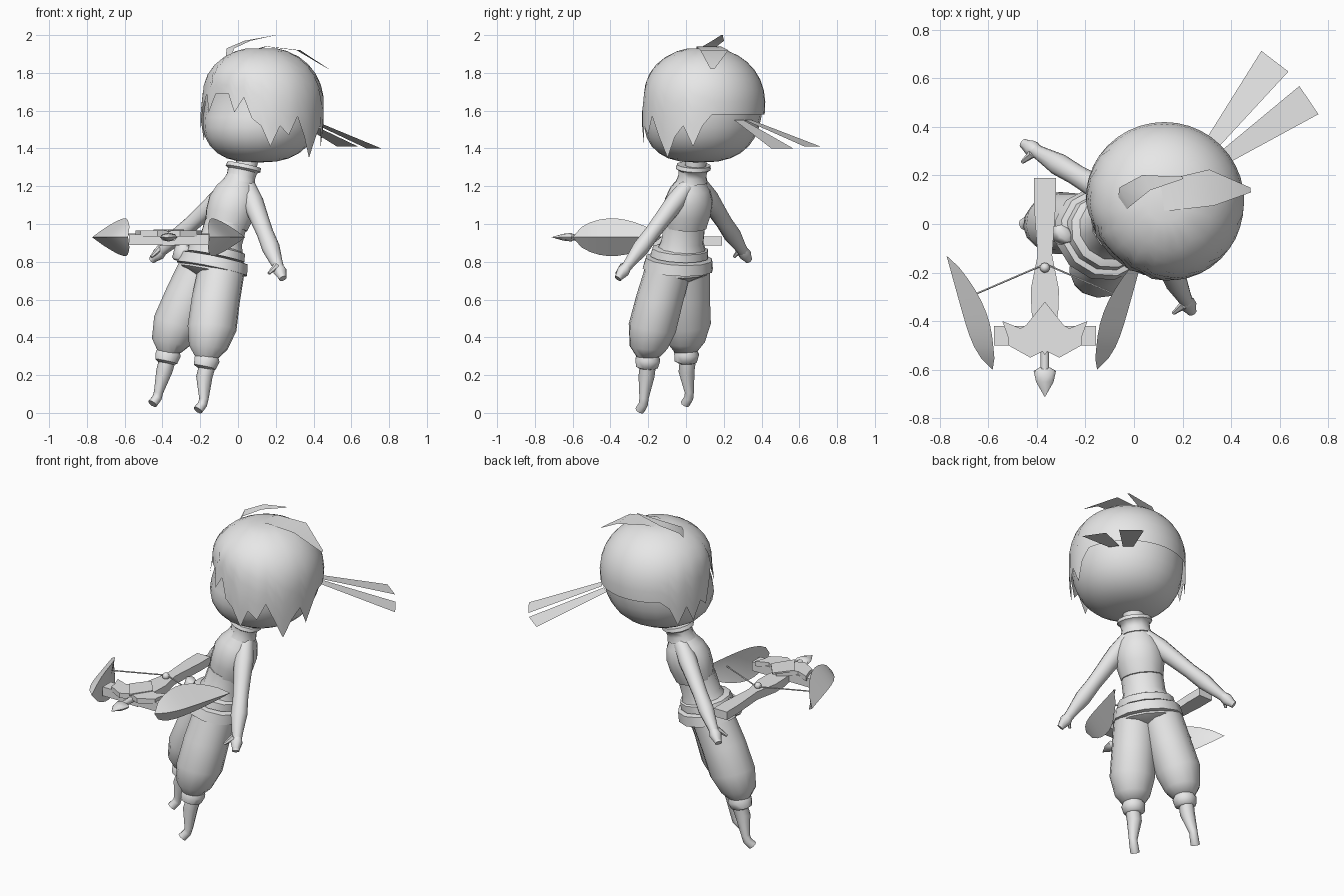
import bpy, bmesh, math
from mathutils import Vector as V

if "Cube" in bpy.data.objects:
    bpy.data.objects.remove(bpy.data.objects["Cube"])

grey = bpy.data.materials.new("plain_grey")
grey.use_nodes = True
grey.diffuse_color = (0.8, 0.8, 0.8, 1)
grey.node_tree.nodes["Principled BSDF"].inputs["Base Color"].default_value = grey.diffuse_color

# The figure faces diagonally, between -x and -y
LEFT = V((1, -1, 0)).normalized()
FRONT = V((-1, -1, 0)).normalized()
SIDES = ((1, "left"), (-1, "right"))


def body_frame(p):
    """Place a (left, forward, up) point on the tilted, backward-leaning body."""
    u, v, z = p
    place = LEFT * (u + .11 * z - .15) + FRONT * (v + .3 - .28 * z)
    place.z = z - .1 * u + .2 * v
    return place


def bow_frame(p):
    """Place a point measured from the centre line of the crossbow."""
    return V(p) + V((-.367, 0, 0))


def finish(name, bm, angle=50, closed=True):
    if closed:
        bmesh.ops.recalc_face_normals(bm, faces=bm.faces)
    mesh = bpy.data.meshes.new(name)
    bm.to_mesh(mesh)
    bm.free()
    mesh.materials.append(grey)
    ob = bpy.data.objects.new(name, mesh)
    bpy.context.collection.objects.link(ob)
    bpy.ops.object.select_all(action='DESELECT')
    ob.select_set(True)
    bpy.context.view_layer.objects.active = ob
    bpy.ops.object.shade_smooth_by_angle(angle=math.radians(angle))


def skin(name, rings, angle=50):
    """Bridge equal rings of points and cap both ends."""
    bm = bmesh.new()
    rows = [[bm.verts.new(point) for point in ring] for ring in rings]
    count = len(rows[0])
    for low, high in zip(rows, rows[1:]):
        for i in range(count):
            j = (i + 1) % count
            bm.faces.new((low[i], low[j], high[j], high[i]))
    bm.faces.new(rows[0])
    bm.faces.new(rows[-1])
    bmesh.ops.remove_doubles(bm, verts=bm.verts, dist=.0005)
    finish(name, bm, angle)


def loft(name, path, radii, frame=body_frame, sides=12, flat=1):
    """Sweep an ellipse along a path, square to it, inside the given frame."""
    path = [V(point) for point in path]
    rings = []
    for k, (centre, radius) in enumerate(zip(path, radii)):
        along = path[min(k + 1, len(path) - 1)] - path[max(k - 1, 0)]
        along.normalize()
        across = V((1, 0, 0))
        across = (across - along * across.dot(along)).normalized()
        up = along.cross(across) * flat
        turns = [math.tau * i / sides for i in range(sides)]
        rings.append([frame(centre + (across * math.cos(a) + up * math.sin(a)) * radius)
                      for a in turns])
    skin(name, rings)


def stack(name, forward, heights, radii, flat=.9):
    """Loft straight up the body's own axis."""
    loft(name, [(0, forward, z) for z in heights], radii, flat=flat)


def ribbon(name, path, widths):
    """A flat strip that stays level across its width."""
    path = [V(point) for point in path]
    across = (path[-1] - path[0]).cross(V((0, 0, 1))).normalized()
    bm = bmesh.new()
    rows = [[bm.verts.new(p + across * side * width / 2) for side in (-1, 1)]
            for p, width in zip(path, widths)]
    for a, b in zip(rows, rows[1:]):
        bm.faces.new((a[0], a[1], b[1], b[0]))
    finish(name, bm, closed=False)


# Head: a rounded crown, a fuller jaw and a hollow across the eyes
HEAD = V((.125, .09, 1.625))


def head_point(turn, z, extra=0, shape_z=None):
    level = shape_z or z
    drop = min(1, abs(level - HEAD.z) / .3)
    power = 2.1 if level > HEAD.z else 2.6
    radius = .315 * (1 - drop ** power) ** (1 / power) + extra
    radius -= .03 * max(0, math.cos(turn)) ** 2 * math.exp(-((level - 1.65) / .1) ** 2)
    jaw = .03 * drop if level < HEAD.z else 0
    place = HEAD + FRONT * (radius * math.cos(turn) + jaw) + LEFT * radius * math.sin(turn)
    place.z = z
    return place


skin("head", [[head_point(math.tau * i / 24, HEAD.z - .3 * math.cos(math.pi * k / 16))
               for i in range(24)] for k in range(17)])

# Hair shell: columns run from the crown to a jagged edge of pointed locks
COLUMNS, ROWS, CROWN = 40, 8, 1.92
TIPS = {2: 1.58, 4: 1.55, 6: 1.4, 8: 1.46, 11: 1.34, 14: 1.4,
        38: 1.58, 35: 1.5, 33: 1.43, 31: 1.42}


def hair_edge(column):
    level = 1.68 if min(column, COLUMNS - column) < 5 else 1.57
    return min([level] + [tip + .11 * abs(column - k) for k, tip in TIPS.items()])


bm = bmesh.new()
grid = []
for c in range(COLUMNS):
    length = CROWN - hair_edge(c)
    strand = []
    for k in range(ROWS + 1):
        z = CROWN - length * (k / ROWS) ** 1.6
        extra = .015 - .1 * max(0, 1.5 - z)
        strand.append(bm.verts.new(head_point(math.tau * c / COLUMNS, z + .01, extra,
                                              max(z, HEAD.z - .04))))
    grid.append(strand)
for c, a in enumerate(grid):
    b = grid[(c + 1) % COLUMNS]
    for k in range(ROWS):
        bm.faces.new((a[k], a[k + 1], b[k + 1], b[k]))
bm.faces.new([strand[0] for strand in grid])
finish("hair", bm)

# Loose locks on the crown
ribbon("crown_lock_curled", [(-.06, .06, 1.85), (-.04, .11, 1.93), (.05, .17, 1.97), (.2, .19, 2)],
       (.04, .09, .07, .01))
ribbon("crown_lock_swept", [(.02, .08, 1.9), (.15, .12, 1.94), (.32, .15, 1.92), (.48, .14, 1.82)],
       (.05, .13, .15, .02))

# Headband tails
for name, root, tip in (("right", (.32, .33, 1.55), (.58, .67, 1.41)),
                        ("left", (.38, .28, 1.55), (.72, .51, 1.4))):
    middle = (V(root) + V(tip)) / 2
    ribbon(name + "_band_tail", [root, middle, tip], (.06, .1, .14))

# Neck, shirt and waist
stack("neck", 0, (1.23, 1.4), (.06, .06))
stack("collar", .015, (1.22, 1.25, 1.28, 1.29, 1.31), (.09, .08, .083, .1, .095))
stack("shirt", .02, (.98, 1.05, 1.12, 1.18, 1.22, 1.25), (.12, .135, .137, .115, .085, .075))
stack("midriff", .03, (.83, .9, 1), (.15, .12, .118))
stack("waistband", .04, (.82, .86, .87), (.165, .158, .13))
stack("belt", .04, (.75, .755, .81, .815), (.17, .2, .188, .16))
stack("hips", .04, (.7, .74, .81), (.1, .18, .175), flat=.85)
loft("belt_pouch", [(-.12, .17, z) for z in (.76, .77, .84, .85)], (.03, .045, .045, .03),
     sides=8, flat=.7)

for side, name in SIDES:
    # Straight tapering arms with small hands
    shoulder, hand = V((side * .05, 0, 1.2)), V((side * .49, 0, .76))
    loft(name + "_arm", [shoulder.lerp(hand, k / 6) for k in range(7)],
         (.045, .053, .047, .042, .045, .03, .02), sides=10)
    loft(name + "_hand", [shoulder.lerp(hand, k) for k in (.86, .92, 1)],
         (.025, .034, .018), sides=8)
    loft(name + "_thumb", [(side * .44, .02, .82), (side * .44, .06, .77)],
         (.018, .008), sides=6)
    # Baggy trousers, cuffs, shins and feet
    loft(name + "_trouser",
         [(side * .07, .04, .77), (side * .1, .05, .6), (side * .13, .05, .45),
          (side * .14, .05, .35), (side * .14, .04, .3)],
         (.12, .125, .127, .1, .06), sides=14)
    loft(name + "_cuff", [(side * .145, .04, z) for z in (.32, .29, .25, .24)],
         (.05, .068, .06, .04))
    loft(name + "_shin",
         [(side * .15, .03, .26), (side * .15, .03, .2), (side * .17, .01, .09),
          (side * .17, .01, .06), (side * .17, .03, .025)],
         (.043, .042, .024, .025, .026), sides=8)


def plate(name, half, bottom, top):
    """Mirror a half outline about the crossbow's centre line and thicken it."""
    outline = half + [(-d, y) for d, y in reversed(half) if d > 0]
    skin(name, [[bow_frame((d, y, z)) for d, y in outline] for z in (bottom, top)], 30)


# Crossbow body
plate("stock", [(.045, .19), (.045, .08), (.03, -.13), (.058, -.27), (.055, -.36), (.03, -.5)],
      .885, .935)
plate("crossbar", [(.21, -.42), (.21, -.5)], .89, .945)
plate("winged_mount", [(0, -.36), (.05, -.4), (.1, -.43), (.175, -.4), (.15, -.47), (.15, -.5),
                       (.06, -.55), (0, -.52)], .935, .965)
plate("diamond_plate", [(0, -.32), (.08, -.42), (0, -.54)], .96, .97)

# Crescent bow limbs: a ridge outside, two flared edges and a groove inside
AXIS = .93
for side, name in SIDES:
    rings = []
    for k in range(11):
        t = k / 10
        swell = .1 * abs(math.sin(math.pi * t ** 1.2)) ** .6
        y, outer = -.13 - .47 * t, .405 - .13 * t - .06 * t ** 8
        inner, groove = side * (outer - swell), side * (outer - swell * .8)
        rings.append([bow_frame(p) for p in ((side * outer, y, AXIS), (inner, y, AXIS + swell),
                                             (groove, y, AXIS), (inner, y, AXIS - swell))])
    skin(name + "_bow_limb", rings, 60)
    loft(name + "_string", [(side * .29, -.29, .945), (0, -.165, .945)], (.004, .004),
         frame=bow_frame, sides=5)

# String nut and loaded bolt
bm = bmesh.new()
bmesh.ops.create_uvsphere(bm, u_segments=10, v_segments=6, radius=.021)
bmesh.ops.translate(bm, verts=bm.verts, vec=bow_frame((0, -.18, .945)))
finish("string_nut", bm)
loft("bolt", [(0, y, AXIS) for y in (-.4, -.6)], (.018, .018), frame=bow_frame, sides=8)
loft("bolt_head", [(0, y, AXIS) for y in (-.59, -.605, -.65, -.712)], (.02, .046, .036, .001),
     frame=bow_frame, sides=8, flat=.5)
